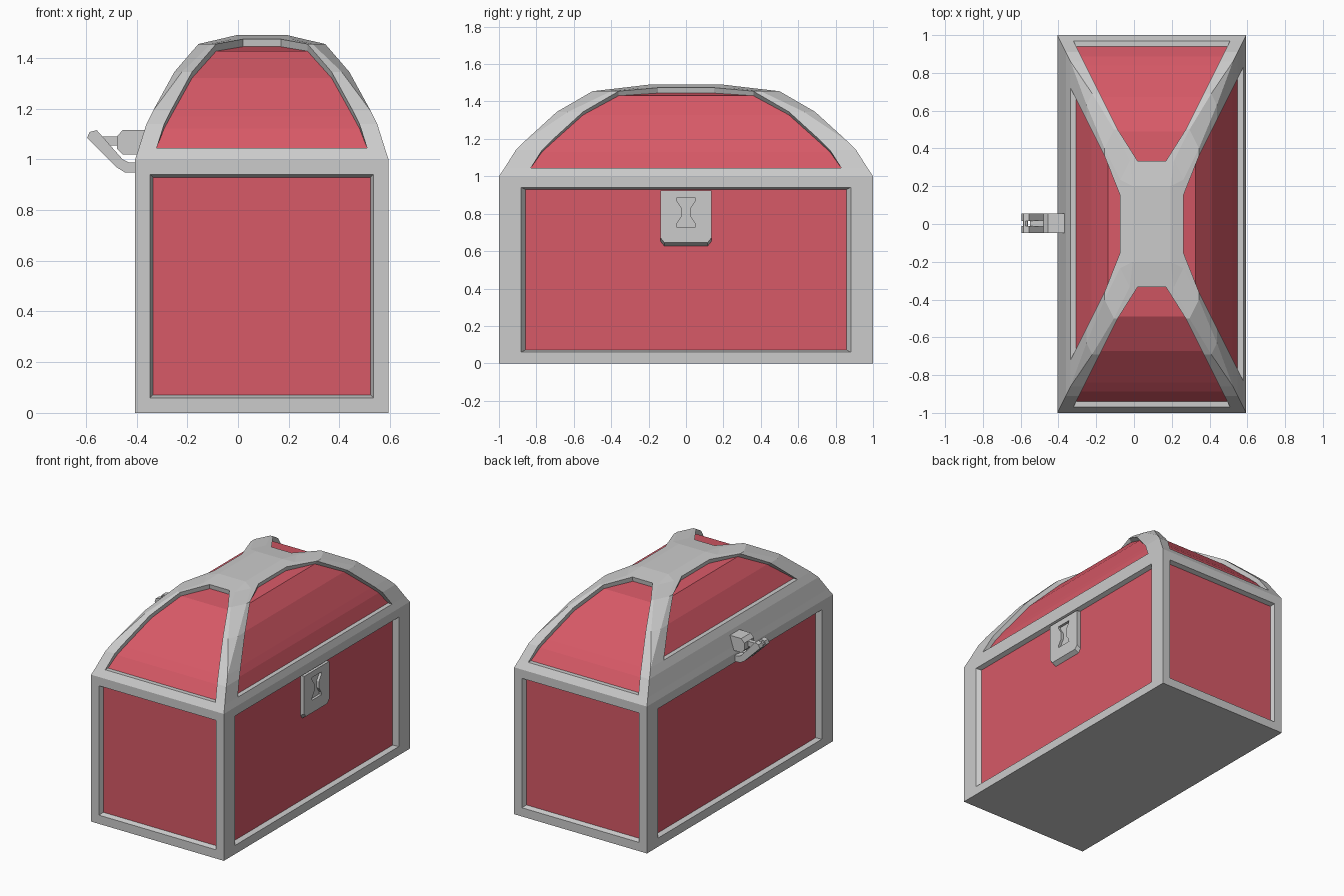
import bpy
import bmesh
import math
from mathutils import Vector

if "Cube" in bpy.data.objects:
    bpy.data.objects.remove(bpy.data.objects["Cube"])

CX = 0.094       # chest centre in x (the clasp sticks out at the back)
DEPTH = 0.03     # panel recess


def material(name, rgb):
    m = bpy.data.materials.new(name)
    m.use_nodes = True
    m.diffuse_color = (*rgb, 1)
    m.node_tree.nodes["Principled BSDF"].inputs["Base Color"].default_value = (*rgb, 1)
    return m


METAL = material("grey_metal", (0.6, 0.6, 0.6))
RED = material("red_panel", (0.68, 0.1, 0.135))


def finish(bm, name, mats=(METAL,)):
    bmesh.ops.recalc_face_normals(bm, faces=bm.faces[:])
    me = bpy.data.meshes.new(name)
    bm.to_mesh(me)
    bm.free()
    for m in mats:
        me.materials.append(m)
    ob = bpy.data.objects.new(name, me)
    bpy.context.collection.objects.link(ob)
    return ob


def loft(name, start, end):
    """Solid between two matching polygons."""
    bm = bmesh.new()
    a = [bm.verts.new(p) for p in start]
    b = [bm.verts.new(p) for p in end]
    bm.faces.new(a)
    bm.faces.new(b)
    for i in range(len(a)):
        j = (i + 1) % len(a)
        bm.faces.new((a[i], a[j], b[j], b[i]))
    return finish(bm, name)


def prism_y(name, profile, y0, y1):
    return loft(name, [(x, y0, z) for x, z in profile], [(x, y1, z) for x, z in profile])


# Body: box with a recessed red panel on each upright side
bm = bmesh.new()
bmesh.ops.create_cube(bm, size=1)
sides = [f for f in bm.faces if abs(f.normal.z) < 0.5]
bmesh.ops.inset_individual(bm, faces=sides, thickness=0.084, depth=0)
bmesh.ops.inset_individual(bm, faces=sides, thickness=0.016, depth=0)
normals = [f.normal.copy() for f in sides]
for v in bm.verts:
    v.co = (v.co.x + CX, v.co.y * 2, v.co.z + 0.5)
for f, n in zip(sides, normals):
    f.material_index = 1
    for v in f.verts:
        v.co -= n * DEPTH
finish(bm, "chest_body", (METAL, RED))

# Lid: rings of (half width, height, corner chamfer, panel half width)
RINGS = [
    (0.5, 1.0, 0, 0.43),
    (0.485, 1.045, 0, 0.415),
    (0.455, 1.14, 0, 0.385),
    (0.43, 1.19, 0, 0.36),
    (0.345, 1.345, 0.03, 0.275),
    (0.25, 1.455, 0.05, 0.18),
    (0.167, 1.474, 0.05, 0.075),
    (0.1, 1.49, 0, 0.05),
]
LAST = 6
bm = bmesh.new()
cache = {}


def vert(k, u, h, z):
    x, y = u, -h
    for _ in range(k):
        x, y = -y, x
    key = (round(x, 4), round(y, 4), round(z, 4))
    if key not in cache:
        cache[key] = bm.verts.new((x + CX, y * 2, z))
    return cache[key]


def face(verts, mat=0):
    verts = list(dict.fromkeys(verts))
    if len(verts) > 2:
        bm.faces.new(verts).material_index = mat


def row(k, i):
    h, z, c, p = RINGS[i]
    return [vert(k, u, h, z) for u in (c - h, -p, p, h - c)]


def sunk(k, i, first):
    h, z, c, p = RINGS[i]
    stretch = 1 if k % 2 else 2
    dh = (RINGS[i + 1][0] - RINGS[i - 1][0]) * stretch
    dz = RINGS[i + 1][1] - RINGS[i - 1][1]
    n = Vector((1, 0)) if i == first else Vector((dz, -dh)).normalized()
    return [vert(k, u, h - DEPTH * n.x / stretch, z - DEPTH * n.y) for u in (-p, p)]


for k in range(4):
    first = 3 if k == 3 else 1      # taller border on the clasp side
    for i in range(len(RINGS) - 1):
        a, b = row(k, i), row(k, i + 1)
        nxt = (k + 1) % 4
        face((a[0], a[1], b[1], b[0]))
        face((a[2], a[3], b[3], b[2]))
        face((a[3], row(nxt, i)[0], row(nxt, i + 1)[0], b[3]))
        if not first <= i < LAST:
            face((a[1], a[2], b[2], b[1]))
            continue
        # recessed red strip and the metal walls beside it
        s, t = sunk(k, i, first), sunk(k, i + 1, first)
        face((s[0], s[1], t[1], t[0]), 1)
        face((a[1], s[0], t[0], b[1]))
        face((s[1], a[2], b[2], t[1]))
        if i == first:
            face((a[1], a[2], s[1], s[0]))
        if i + 1 == LAST:
            face((t[0], t[1], b[2], b[1]))
for i in (0, len(RINGS) - 1):
    face([v for k in range(4) for v in row(k, i)])
finish(bm, "chest_lid", (METAL, RED))

# Lock plate with a sloped lower lip
outline = [(-0.135, 0.925), (-0.135, 0.645), (-0.115, 0.62),
           (0.115, 0.62), (0.135, 0.645), (0.135, 0.925)]
wall = CX + 0.5
plate = loft("lock_plate",
             [(wall - 0.04, y, z) for y, z in outline],
             [(wall - 0.001, y, z + (0.025 if z < 0.7 else 0)) for y, z in outline])

# Hourglass keyhole cut into the plate
half = [(0.052, 0.73), (0.05, 0.745), (0.024, 0.785), (0.024, 0.83), (0.05, 0.87), (0.052, 0.885)]
hole = half + [(-y, z) for y, z in reversed(half)]
cutter = loft("keyhole_cutter",
              [(wall - 0.018, y, z) for y, z in hole],
              [(wall + 0.05, y, z) for y, z in hole])
cutter.hide_render = True
cutter.hide_viewport = True
cut = plate.modifiers.new("keyhole", 'BOOLEAN')
cut.operation = 'DIFFERENCE'
cut.solver = 'EXACT'
cut.object = cutter
bpy.context.view_layer.update()
mesh = bpy.data.meshes.new_from_object(plate.evaluated_get(bpy.context.evaluated_depsgraph_get()))
plate.modifiers.clear()
plate.data = mesh
bpy.data.objects.remove(cutter)

# Clasp at the back: block on the lid, neck, and a pair of bent prongs
prism_y("clasp_block", [(-0.34, 1.115), (-0.455, 1.115), (-0.478, 1.09),
                        (-0.478, 1.042), (-0.455, 1.02), (-0.34, 1.02)], -0.048, 0.055)
prism_y("clasp_neck", [(-0.47, 1.09), (-0.55, 1.09), (-0.55, 1.055), (-0.47, 1.055)], -0.012, 0.018)
arm = [(-0.595, 1.085), (-0.585, 1.108), (-0.557, 1.115), (-0.455, 1.0), (-0.43, 0.988),
       (-0.39, 0.988), (-0.39, 0.948), (-0.445, 0.948), (-0.478, 0.968)]
for side, y0, y1 in (("right", -0.048, -0.01), ("left", 0.017, 0.055)):
    prism_y("clasp_prong_" + side, arm, y0, y1)
prism_y("clasp_pin", [(-0.574 + 0.014 * math.cos(a), 1.092 + 0.014 * math.sin(a))
                      for a in (math.tau * i / 8 for i in range(8))], -0.04, 0.047)
prism_y("clasp_foot", [(-0.435, 0.985), (-0.39, 0.985), (-0.39, 0.95), (-0.445, 0.95)], -0.02, 0.03)
